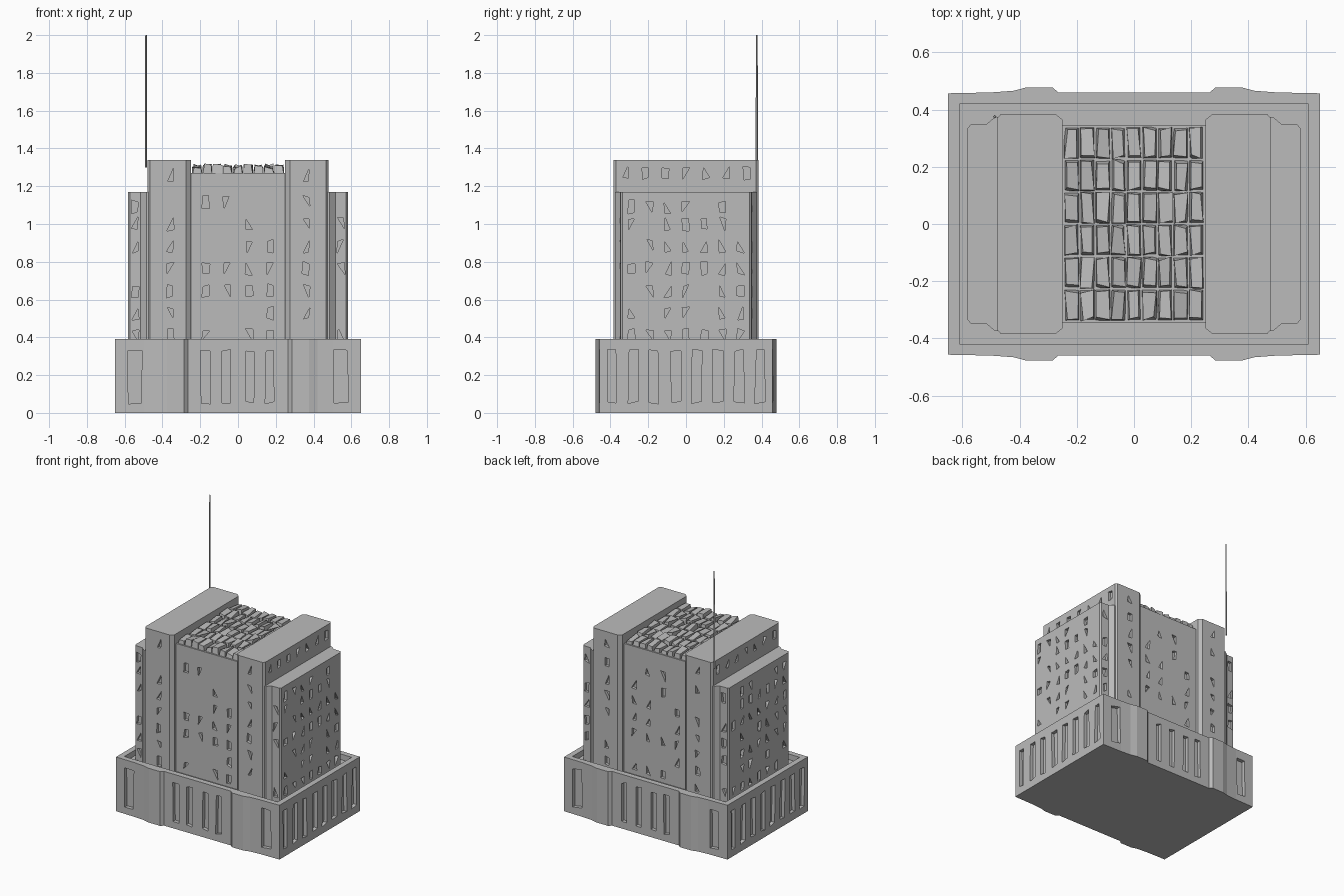
import bpy, bmesh, random
from mathutils import Vector

random.seed(7)
if "Cube" in bpy.data.objects:
    bpy.data.objects.remove(bpy.data.objects["Cube"], do_unlink=True)

stone = bpy.data.materials.new("stone grey")
stone.use_nodes = True
GREY = (0.5, 0.5, 0.5, 1)
stone.diffuse_color = GREY
stone.node_tree.nodes["Principled BSDF"].inputs["Base Color"].default_value = GREY


def finish(bm, name):
    bmesh.ops.recalc_face_normals(bm, faces=bm.faces)
    mesh = bpy.data.meshes.new(name)
    bm.to_mesh(mesh)
    bm.free()
    mesh.materials.append(stone)
    obj = bpy.data.objects.new(name, mesh)
    bpy.context.collection.objects.link(obj)
    return obj


def loft(bm, low, high):
    """Closed solid between two matching rings of points."""
    a = [bm.verts.new(p) for p in low]
    b = [bm.verts.new(p) for p in high]
    bm.faces.new(a[::-1])
    bm.faces.new(b)
    for i in range(len(a)):
        j = (i + 1) % len(a)
        bm.faces.new((a[i], a[j], b[j], b[i]))


def prism(name, outline, z0, z1):
    bm = bmesh.new()
    loft(bm, [(x, y, z0) for x, y in outline], [(x, y, z1) for x, y in outline])
    return finish(bm, name)


def mirrored(quarter):
    """Complete a quarter outline, listed from +x towards +y, around both axes."""
    half = quarter + [(-x, y) for x, y in reversed(quarter)]
    return half + [(-x, -y) for x, y in half]


def carve(target, pockets, depth):
    """Cut pockets, each an axis, a signed face position and an outline of (along, z)."""
    bm = bmesh.new()
    for axis, face, outline in pockets:
        rings = []
        sign = 1 if face > 0 else -1
        for d in (face - sign * depth, face + sign * 0.03):
            rings.append([Vector((d, u, z) if axis == "x" else (u, d, z)) for u, z in outline])
        loft(bm, *rings)
    cutter = finish(bm, target.name + "_cutter")
    cutter.hide_render = True
    mod = target.modifiers.new("openings", "BOOLEAN")
    mod.operation = "DIFFERENCE"
    mod.solver = "EXACT"
    mod.object = cutter
    bpy.context.view_layer.objects.active = target
    bpy.ops.object.modifier_apply(modifier=mod.name)
    bpy.data.objects.remove(cutter, do_unlink=True)


def jit(amount):
    return random.uniform(-amount, amount)


def chip(u, z, w=0.017, h=0.03):
    """Worn little window: a rough triangle or skewed quad."""
    pts = [(-w, -h), (w, -h), (w, h), (-w, h)]
    if random.random() < 0.7:
        pts.pop(random.randrange(4))
    return [(u + a + jit(0.005), z + b + jit(0.008)) for a, b in pts]


def slot(u, w):
    """Tall opening in the base."""
    return [(u + a * w + jit(0.006), z + jit(0.008))
            for a, z in ((-1, 0.055), (1, 0.055), (1, 0.33), (-1, 0.33))]


def chips(axis, face, columns, rows, keep):
    return [(axis, face, chip(u, z)) for u in columns for z in rows if random.random() < keep]


ROWS = [0.41 + 0.118 * i for i in range(7)]
SIDE_COLUMNS = [0.107 * i for i in range(-3, 4)]
CORE_COLUMNS = (-0.17, -0.06, 0.06, 0.17)

# Base block with shallow piers, then its roof well and tall slots
base = prism("base", mirrored([(0.65, 0.457), (0.5, 0.46), (0.42, 0.466), (0.375, 0.478),
                               (0.285, 0.478), (0.265, 0.46)]), 0, 0.39)
well = prism("well", mirrored([(0.61, 0.42)]), 0.35, 0.5)
well.hide_render = True
mod = base.modifiers.new("well", "BOOLEAN")
mod.operation = "DIFFERENCE"
mod.solver = "EXACT"
mod.object = well
bpy.context.view_layer.objects.active = base
bpy.ops.object.modifier_apply(modifier=mod.name)
bpy.data.objects.remove(well, do_unlink=True)

slots = []
for s in (-1, 1):
    slots += [("y", s * 0.46, slot(u, 0.022)) for u in CORE_COLUMNS]
    slots += [("y", s * 0.457, slot(u, 0.036)) for u in (-0.545, 0.545)]
    slots += [("x", s * 0.65, slot(0.112 * (i - 3.5), 0.024)) for i in range(8)]
carve(base, slots, 0.025)

# Central core between the two shoulders
core = prism("core", mirrored([(0.26, 0.345)]), 0.34, 1.27)
cuts = []
for s in (-1, 1):
    cuts += chips("y", s * 0.345, CORE_COLUMNS, ROWS, 0.75)
carve(core, cuts, 0.02)

# Tall shoulders and the lower wings outside them
for s, side in ((1, "left"), (-1, "right")):
    half = [(0.25, 0.365), (0.275, 0.385), (0.465, 0.385), (0.478, 0.37)]
    outline = [(s * x, y) for x, y in half] + [(s * x, -y) for x, y in reversed(half)]
    shoulder = prism(side + "_shoulder", outline, 0.34, 1.34)
    cuts = chips("x", s * 0.478, SIDE_COLUMNS, [1.27], 1)
    for f in (-1, 1):
        cuts += chips("y", f * 0.385, [s * 0.36], ROWS + [1.26], 0.85)
    carve(shoulder, cuts, 0.02)

    half = [(0.44, 0.375), (0.485, 0.375), (0.515, 0.35), (0.572, 0.347), (0.582, 0.335)]
    outline = [(s * x, y) for x, y in half] + [(s * x, -y) for x, y in reversed(half)]
    wing = prism(side + "_wing", outline, 0.34, 1.17)
    cuts = chips("x", s * 0.582, [c * 0.9 for c in SIDE_COLUMNS], ROWS[:-1] + [1.09], 0.8)
    for f in (-1, 1):
        cuts += chips("y", f * 0.35, [s * 0.545], ROWS[:-1] + [1.09], 0.8)
    carve(wing, cuts, 0.02)

# Rough roof blocks laid in a grid over the core
bm = bmesh.new()
NX, NY = 9, 6
dx, dy = 0.49 / NX, 0.68 / NY
for i in range(NX):
    for j in range(NY):
        cx, cy = (i - (NX - 1) / 2) * dx, (j - (NY - 1) / 2) * dy
        corners = ((-1, -1), (1, -1), (1, 1), (-1, 1))
        low = [(cx + a * dx * 0.49, cy + b * dy * 0.49, 1.25) for a, b in corners]
        top = 1.305 + jit(0.008)
        high = [(cx + a * dx * 0.36 + jit(0.006), cy + b * dy * 0.42 + jit(0.008), top + jit(0.01))
                for a, b in corners]
        loft(bm, low, high)
finish(bm, "roof_blocks")

# Thin mast on the rear right corner
bm = bmesh.new()
rings = [(0.006, 1.3), (0.006, 1.62), (0.004, 2.0)]
for (r0, z0), (r1, z1) in zip(rings, rings[1:]):
    ends = [[(-0.487 + r * a, 0.375 + r * b, z) for a, b in ((1, 0), (0, 1), (-1, 0), (0, -1))]
            for r, z in ((r0, z0), (r1, z1))]
    loft(bm, *ends)
finish(bm, "mast")
